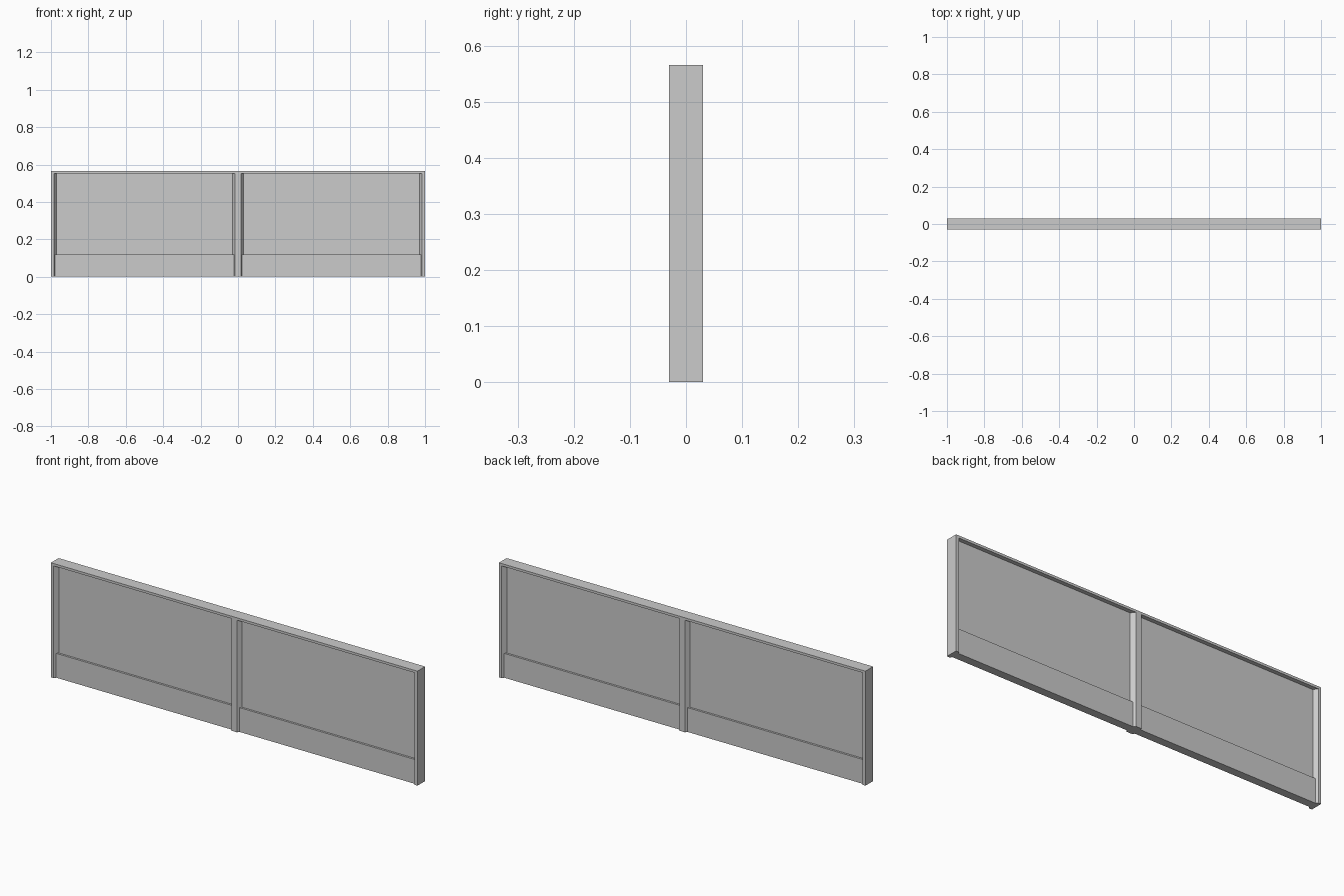
import bpy
import bmesh

if "Cube" in bpy.data.objects:
    bpy.data.objects.remove(bpy.data.objects["Cube"], do_unlink=True)

HEIGHT = 0.565      # overall height
CAP = 0.012         # top rail thickness
DEPTH = 0.03        # half depth of posts and top rail
PANEL = 0.01        # half thickness of the panels
BOARD = 0.02        # half thickness of the base boards
BOARD_TOP = 0.12
NARROW, WIDE = 0.015, 0.029   # post half widths, outer face and at panel

grey = bpy.data.materials.new("plain_grey")
grey.use_nodes = True
colour = (0.6, 0.6, 0.6, 1)
grey.diffuse_color = colour
grey.node_tree.nodes["Principled BSDF"].inputs["Base Color"].default_value = colour


def prism(name, outline, z0, z1):
    """Extrude a plan outline from z0 up to z1."""
    bm = bmesh.new()
    base = bm.faces.new([bm.verts.new((x, y, z0)) for x, y in outline])
    top = bmesh.ops.extrude_face_region(bm, geom=[base])["geom"]
    verts = [g for g in top if isinstance(g, bmesh.types.BMVert)]
    bmesh.ops.translate(bm, verts=verts, vec=(0, 0, z1 - z0))
    bmesh.ops.recalc_face_normals(bm, faces=bm.faces)
    mesh = bpy.data.meshes.new(name)
    bm.to_mesh(mesh)
    bm.free()
    mesh.materials.append(grey)
    obj = bpy.data.objects.new(name, mesh)
    bpy.context.collection.objects.link(obj)
    return obj


def slab(name, x0, x1, half, z0, z1):
    return prism(name, [(x0, -half), (x1, -half), (x1, half), (x0, half)], z0, z1)


# Top rail over the whole length
slab("top_rail", -1, 1, DEPTH, HEIGHT - CAP, HEIGHT)

# Centre post, tapered towards both faces
right_side = [(NARROW, -DEPTH), (WIDE, -PANEL), (WIDE, PANEL), (NARROW, DEPTH)]
left_side = [(-x, y) for x, y in reversed(right_side)]
prism("centre_post", right_side + left_side, 0, HEIGHT - CAP)

for side, s in (("left", 1), ("right", -1)):
    # End post, flat outside and tapered inside
    outline = [(s, -DEPTH), (s, DEPTH)]
    outline += [(s * (1 - x), y) for x, y in reversed(right_side)]
    prism(side + "_end_post", outline, 0, HEIGHT - CAP)
    # Panel and thicker base board, let into the posts
    x0, x1 = sorted((s * NARROW, s * (1 - NARROW)))
    slab(side + "_panel", x0, x1, PANEL, BOARD_TOP, HEIGHT - CAP)
    slab(side + "_base_board", x0, x1, BOARD, 0, BOARD_TOP)
